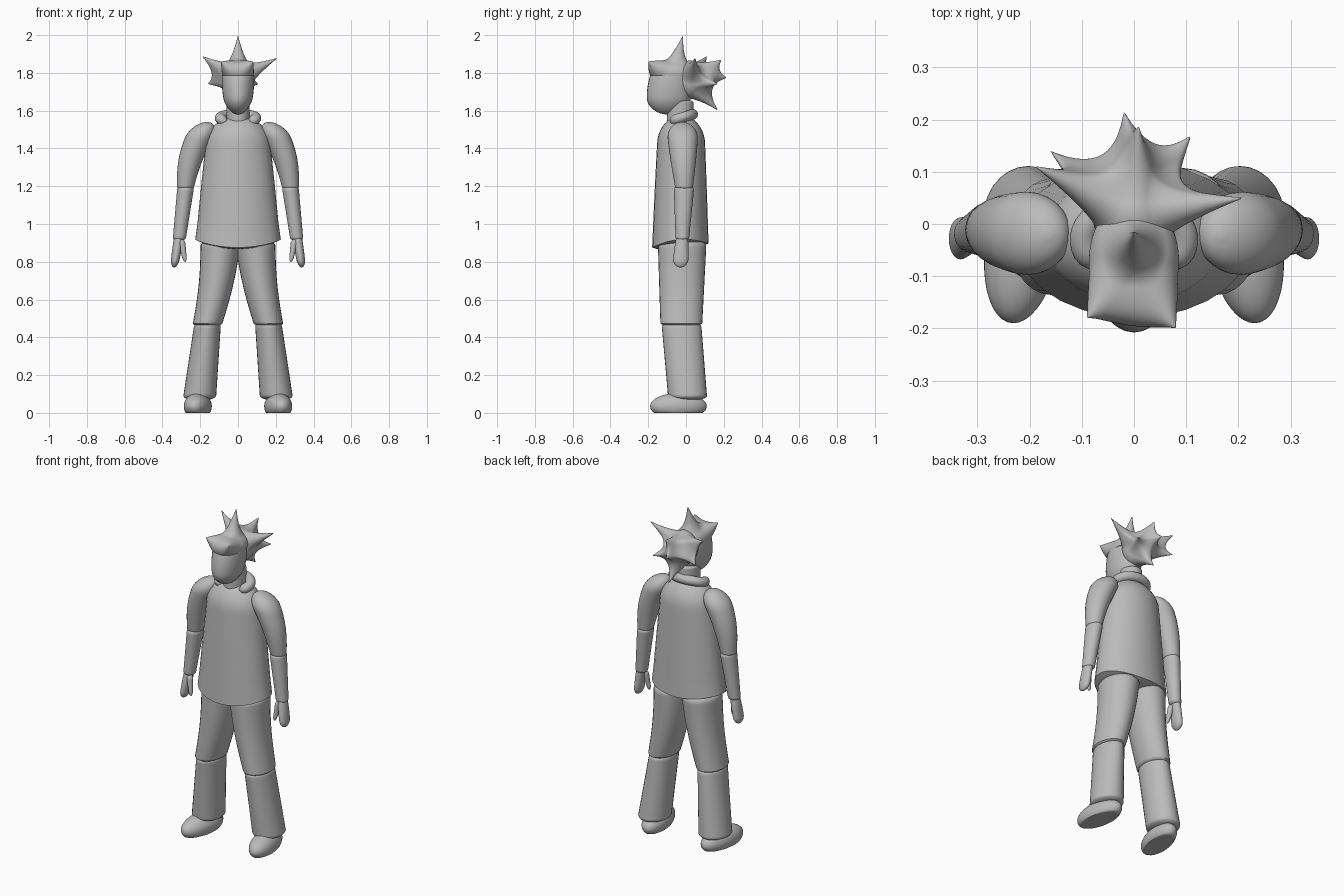
import bpy, bmesh, math
from mathutils import Vector

if "Cube" in bpy.data.objects:
    bpy.data.objects.remove(bpy.data.objects["Cube"])

grey = bpy.data.materials.new("plain_grey")
grey.use_nodes = True
grey.diffuse_color = (0.5, 0.5, 0.5, 1)
grey.node_tree.nodes["Principled BSDF"].inputs["Base Color"].default_value = grey.diffuse_color


def finish(name, bm):
    bmesh.ops.recalc_face_normals(bm, faces=bm.faces)
    mesh = bpy.data.meshes.new(name)
    bm.to_mesh(mesh)
    bm.free()
    mesh.materials.append(grey)
    part = bpy.data.objects.new(name, mesh)
    bpy.context.collection.objects.link(part)
    bpy.ops.object.select_all(action='DESELECT')
    part.select_set(True)
    bpy.context.view_layer.objects.active = part
    bpy.ops.object.shade_smooth_by_angle(angle=math.radians(50))
    return part


def circle(centre, across, along, sides=28):
    """Ring of points spanned by two radius vectors."""
    turns = [math.tau * j / sides for j in range(sides)]
    return [centre + across * math.cos(a) + along * math.sin(a) for a in turns]


def skin(name, rings):
    """Closed surface through a row of rings."""
    bm = bmesh.new()
    rows = [[bm.verts.new(p) for p in ring] for ring in rings]
    for low, high in zip(rows, rows[1:]):
        for j in range(len(low)):
            bm.faces.new((low[j - 1], low[j], high[j], high[j - 1]))
    bm.faces.new(rows[0])
    bm.faces.new(rows[-1])
    return finish(name, bm)


def dome(distance, reach):
    """Radius factor that rounds off an end over the given reach."""
    u = 1 - min(distance / reach, 1)
    return max(0.1, math.sqrt(1 - u * u))


def limb(name, start, end, radii, end_radii, rounding, bulge=0, bow=0, steps=32):
    """Tapered oval form with level rings and rounded ends."""
    start, end = Vector(start), Vector(end)
    radii, end_radii = Vector(radii), Vector(end_radii)
    rings = []
    for i in range(steps + 1):
        t = (1 - math.cos(math.pi * i / steps)) / 2
        swell = math.sin(math.pi * t)
        r = radii.lerp(end_radii, t) * (1 + bulge * swell)
        r *= dome(t, rounding[0]) * dome(1 - t, rounding[1])
        centre = start.lerp(end, t) + Vector((bow * swell, 0, 0))
        rings.append(circle(centre, Vector((r.x, 0, 0)), Vector((0, r.y, 0))))
    return skin(name, rings)


def ellipsoid(centre, radii, detail):
    bm = bmesh.new()
    bmesh.ops.create_icosphere(bm, subdivisions=detail, radius=1)
    for v in bm.verts:
        v.co = Vector(centre) + v.co * Vector(radii)
    return bm


def hair(name, centre, radii, tips, width, floor):
    """Rounded mass pulled out into concave points, flat below the floor."""
    centre, radii = Vector(centre), Vector(radii)
    pulls = []
    for tip in tips:
        reach = Vector(tip) - centre
        # Distance to the ellipsoid surface in this direction
        surface = 1 / Vector([a / b for a, b in zip(reach, radii)]).length
        pulls.append((reach, reach * (1 - surface)))
    bm = ellipsoid(centre, radii, 6)
    for v in bm.verts:
        ray = v.co - centre
        for reach, pull in pulls:
            near = max(0, 1 - ray.angle(reach) / width)
            v.co += pull * near ** 2
        v.co.z = max(v.co.z, floor)
    finish(name, bm)


# Jacket with a hem that rises at the sides and back
jacket = limb("jacket", (0, -0.03, 0.86), (0, -0.025, 1.575),
              (0.228, 0.15), (0.155, 0.12), (0.02, 0.2), bulge=0.01)
for v in jacket.data.vertices:
    fade = max(0, 1 - (v.co.z - 0.86) / 0.14)
    v.co.z += fade * (0.7 * v.co.x ** 2 + 0.08 * (v.co.y + 0.18))

# Neck and head
limb("neck", (0, -0.03, 1.5), (0, -0.03, 1.66), (0.06, 0.07), (0.06, 0.07), (0.1, 0.1))
limb("head", (0, -0.1, 1.58), (0, -0.07, 1.87), (0.06, 0.1), (0.075, 0.09), (0.3, 0.3), bulge=0.25)

# Rolled collar, open at the front and higher at the back
collar = []
for i in range(31):
    a = math.radians(-50 + 280 * i / 30)
    out = Vector((math.cos(a), math.sin(a), 0))
    y = 0.065 * out.y - 0.03
    r = 0.028 * dome(min(i, 30 - i), 3)
    collar.append(circle(Vector((0.095 * out.x, y, 1.57 + 0.3 * y)), out * r, Vector((0, 0, r))))
skin("collar", collar)

# Hair: swept fringe with a tall crown, and a spiky back mass
hair("hair_front", (0, -0.07, 1.8), (0.086, 0.12, 0.07),
     [(0, -0.015, 2), (0.08, -0.2, 1.86), (-0.09, -0.18, 1.86)], 0.9, 1.785)
hair("hair_back", (0, 0.02, 1.765), (0.08, 0.08, 0.1),
     [(0.21, 0.05, 1.88), (-0.19, 0.11, 1.89), (0.01, 0.18, 1.87), (-0.02, 0.21, 1.77),
      (0, 0.17, 1.6), (0.11, 0.17, 1.74), (-0.16, 0.14, 1.74)], 0.8, 1.6)

# Limbs, the same on both sides
for side, label in ((1, "left_"), (-1, "right_")):
    limb(label + "upper_arm", (side * 0.165, -0.02, 1.54), (side * 0.28, -0.01, 1.18),
         (0.08, 0.085), (0.043, 0.045), (0.25, 0.04), bulge=0.08, bow=side * 0.022)
    limb(label + "forearm", (side * 0.275, -0.01, 1.21), (side * 0.312, -0.02, 0.91),
         (0.045, 0.055), (0.034, 0.035), (0.1, 0.06))
    limb(label + "hand", (side * 0.312, -0.02, 0.94), (side * 0.338, -0.03, 0.77),
         (0.025, 0.03), (0.02, 0.04), (0.1, 0.25), bulge=0.1)
    limb(label + "thumb", (side * 0.3, -0.035, 0.92), (side * 0.28, -0.05, 0.8),
         (0.02, 0.02), (0.01, 0.01), (0.2, 0.2))
    limb(label + "thigh", (side * 0.09, -0.02, 0.93), (side * 0.165, -0.025, 0.455),
         (0.108, 0.13), (0.077, 0.11), (0.1, 0.04), bow=side * -0.013)
    limb(label + "trouser_leg", (side * 0.16, -0.025, 0.48), (side * 0.205, 0.01, 0.065),
         (0.07, 0.105), (0.088, 0.103), (0.05, 0.06))

    # Shoe: toe turned outward, sole flat on the ground
    shoe = ellipsoid((side * 0.208, -0.04, 0.035), (0.072, 0.15, 0.07), 4)
    for v in shoe.verts:
        v.co.x -= side * 0.12 * v.co.y
        v.co.z = max(v.co.z, 0)
    finish(label + "shoe", shoe)
